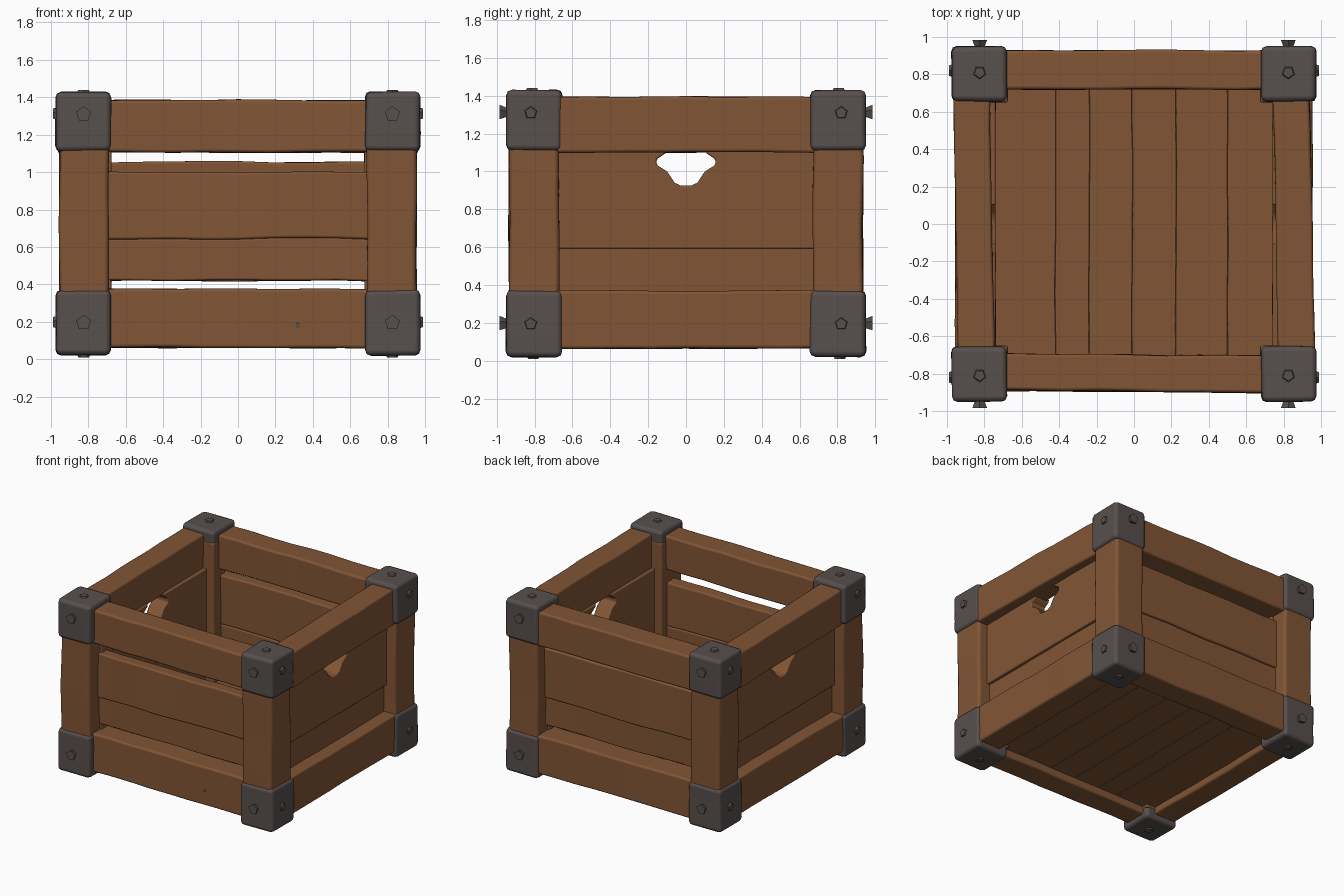
import bpy, bmesh, math
from mathutils import Matrix, Vector, noise

if "Cube" in bpy.data.objects:
    bpy.data.objects.remove(bpy.data.objects["Cube"], do_unlink=True)


def make_material(name, colour):
    mat = bpy.data.materials.new(name)
    mat.use_nodes = True
    mat.diffuse_color = (*colour, 1)
    mat.node_tree.nodes["Principled BSDF"].inputs["Base Color"].default_value = (*colour, 1)
    return mat


WOOD = make_material("brown wood", (0.22, 0.091, 0.036))
METAL = make_material("dark iron", (0.095, 0.079, 0.074))
parts = []


def finish(name, bm, mat, bevel=0.0, wobble=0.0):
    """Wear the surface slightly, then turn the mesh into a bevelled object."""
    for v in bm.verts:
        v.co += noise.noise_vector(v.co * 3) * wobble
    bmesh.ops.recalc_face_normals(bm, faces=bm.faces)
    mesh = bpy.data.meshes.new(name)
    bm.to_mesh(mesh)
    bm.free()
    mesh.materials.append(mat)
    obj = bpy.data.objects.new(name, mesh)
    bpy.context.collection.objects.link(obj)
    if bevel:
        mod = obj.modifiers.new("worn edges", 'BEVEL')
        mod.width = bevel
        mod.segments = 2
        mod.limit_method = 'ANGLE'
        mod.angle_limit = math.radians(40)
        mod.harden_normals = True
        parts.append(obj)


def beam(name, x, y, z, mat=WOOD, bevel=0.018, wobble=0.008, cuts=7, turn=0.0):
    """Box between the given ranges, with loops across its longest side."""
    bm = bmesh.new()
    bmesh.ops.create_cube(bm, size=1)
    ranges = [sorted(r) for r in (x, y, z)]
    size = [b - a for a, b in ranges]
    axis = size.index(max(size))
    long_edges = [e for e in bm.edges
                  if abs(e.verts[0].co[axis] - e.verts[1].co[axis]) > 0.5]
    bmesh.ops.subdivide_edges(bm, edges=long_edges, cuts=cuts, use_grid_fill=True)
    skew = Matrix.Rotation(turn, 3, 'Z')
    for v in bm.verts:
        v.co = skew @ Vector([(a + b) / 2 + c * (b - a)
                              for c, (a, b) in zip(v.co, ranges)])
    finish(name, bm, mat, bevel, wobble)


def rivet(name, base, direction, length, r_base, r_head):
    """Five-sided nail head, flaring away from its base."""
    bm = bmesh.new()
    d = Vector(direction)
    bmesh.ops.create_cone(bm, cap_ends=True, segments=5, radius1=r_base,
                          radius2=r_head, depth=length)
    turn = d.to_track_quat('Z', 'Y')
    for v in bm.verts:
        v.co = turn @ v.co + Vector(base) + d * (length / 2)
    finish(name, bm, METAL)


def handle_plank(name, side):
    """Side plank with a rounded hand hole cut into its top edge."""
    half = [(0.1, 1.12), (0.11, 1.095), (0.155, 1.065), (0.155, 1.035),
            (0.1, 1.0), (0.06, 0.94), (0.03, 0.927)]
    outline = [(-0.7, 0.592), (0.7, 0.592), (0.7, 1.12)]
    outline += half + [(-y, z) for y, z in reversed(half)] + [(-0.7, 1.12)]
    bm = bmesh.new()
    face = bm.faces.new([bm.verts.new((side * 0.74, y, z)) for y, z in outline])
    ext = bmesh.ops.extrude_face_region(bm, geom=[face])
    moved = [g for g in ext["geom"] if isinstance(g, bmesh.types.BMVert)]
    bmesh.ops.translate(bm, verts=moved, vec=(side * 0.135, 0, 0))
    finish(name, bm, WOOD, 0.01)


# Corner posts, iron caps and rivets
for sx, xn in ((-1, "right"), (1, "left")):
    for sy, yn in ((-1, "front"), (1, "back")):
        tag = f"{yn}_{xn}"
        beam(f"post_{tag}", (sx * 0.69, sx * 0.955), (sy * 0.67, sy * 0.935),
             (0.06, 1.39), bevel=0.025)
        beam(f"inner_post_{tag}", (sx * 0.676, sx * 0.8), (sy * 0.651, sy * 0.8),
             (0.1, 1.34), bevel=0.01, wobble=0.004)
        for level, low, high, rz in (("lower", 0.02, 0.37, 0.195),
                                     ("upper", 1.11, 1.43, 1.31)):
            beam(f"cap_{level}_{tag}", (sx * 0.68, sx * 0.975),
                 (sy * 0.655, sy * 0.95), (low, high), METAL, 0.03, 0.006, 2)
            rivet(f"rivet_{level}_{tag}", (sx * 0.825, sy * 0.935, rz),
                  (0, sy, 0), 0.05, 0.022, 0.042)
            rivet(f"side_rivet_{level}_{tag}", (sx * 0.96, sy * 0.82, rz),
                  (sx, 0, 0), 0.028, 0.04, 0.03)
            end = 1 if level == "upper" else -1
            rivet(f"end_rivet_{level}_{tag}",
                  (sx * 0.825, sy * 0.81, high - 0.01 if end > 0 else low + 0.01),
                  (0, 0, end), 0.02, 0.04, 0.03)

# Front and back rails and slats
for sy, yn, outer, inner, top, turn in ((-1, "front", 0.895, 0.7, 1.0, -0.012),
                                        (1, "back", 0.928, 0.72, 1.055, 0.0)):
    span = (-0.72, 0.72)
    beam(f"top_rail_{yn}", span, (sy * inner, sy * outer), (1.105, 1.385), turn=turn)
    beam(f"bottom_rail_{yn}", span, (sy * inner, sy * outer), (0.06, 0.375))
    slat = (sy * (inner + 0.02), sy * (inner + 0.12))
    beam(f"lower_slat_{yn}", span, (slat[0], slat[1] - sy * 0.015),
         (0.42, 0.645), bevel=0.012, wobble=0.012)
    beam(f"upper_slat_{yn}", span, slat, (0.643, top), bevel=0.014, wobble=0.012)

# Side rails, lower planks and planks with hand holes
for sx, xn in ((-1, "right"), (1, "left")):
    span = (-0.7, 0.7)
    beam(f"top_rail_{xn}", (sx * 0.757, sx * 0.953), span, (1.1, 1.395), turn=0.02)
    beam(f"bottom_rail_{xn}", (sx * 0.755, sx * 0.955), span, (0.065, 0.37))
    beam(f"lower_plank_{xn}", (sx * 0.74, sx * 0.85), span, (0.36, 0.6),
         bevel=0.008, wobble=0.005)
    handle_plank(f"handle_plank_{xn}", sx)

# Floor boards
seams = (-0.77, -0.42, -0.24, -0.01, 0.225, 0.5, 0.77)
for i, (a, b) in enumerate(zip(seams, seams[1:])):
    beam(f"floor_board_{i + 1}", (a, b), (-0.73, 0.74), (0.12, 0.2),
         bevel=0.005, wobble=0.006)

# Small nail in the front bottom rail
rivet("small_nail", (0.32, -0.87, 0.18), (0, -1, 0), 0.03, 0.02, 0.016)

# Smooth shading with sharp edges kept
bpy.ops.object.select_all(action='DESELECT')
for obj in parts:
    obj.select_set(True)
bpy.context.view_layer.objects.active = parts[0]
bpy.ops.object.shade_smooth_by_angle(angle=math.radians(40))
